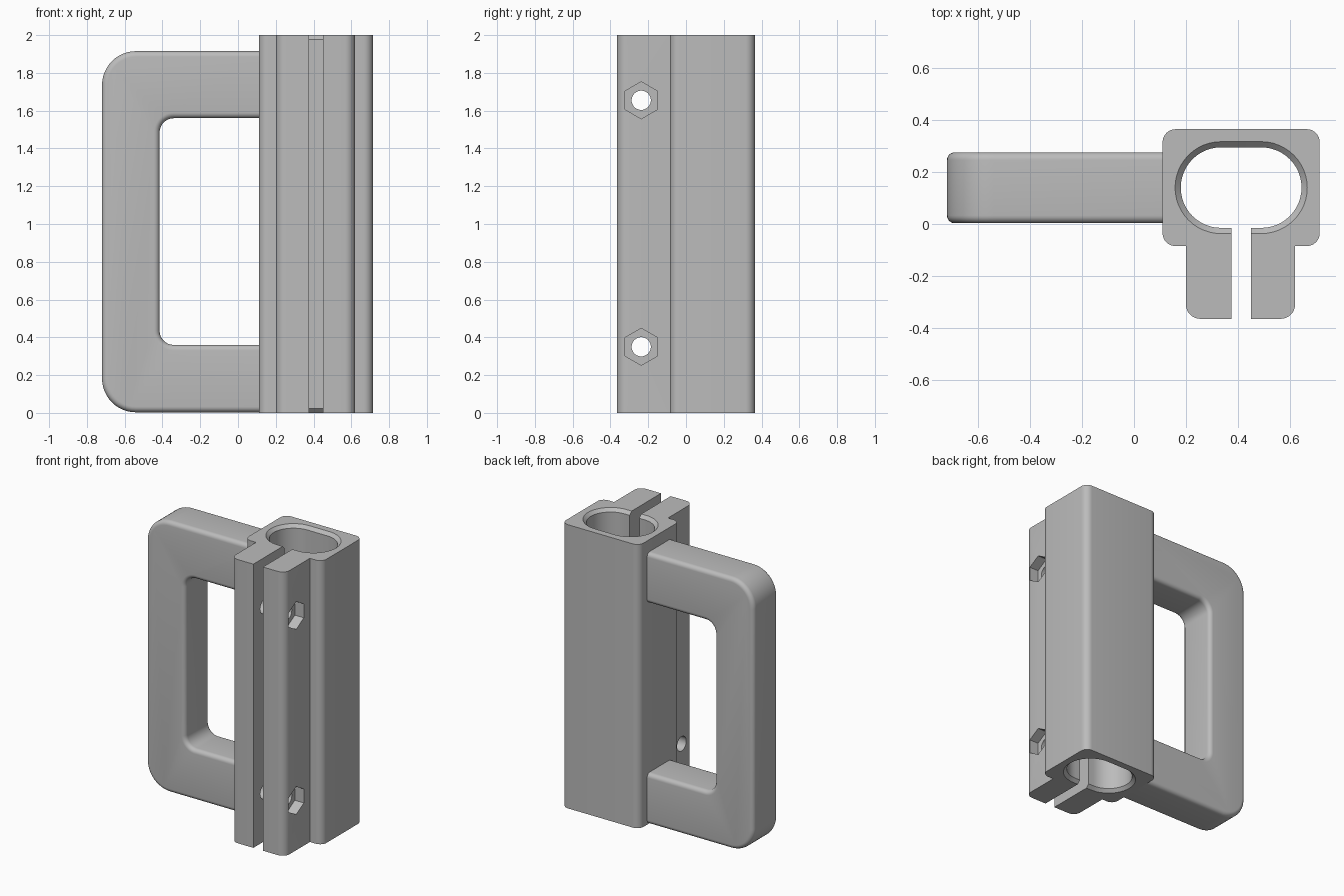
import bpy, bmesh, math
from math import pi, cos, sin

if "Cube" in bpy.data.objects:
    bpy.data.objects.remove(bpy.data.objects["Cube"])

grey = bpy.data.materials.new("plain grey")
grey.diffuse_color = (0.5, 0.5, 0.5, 1)
grey.use_nodes = True
grey.node_tree.nodes["Principled BSDF"].inputs["Base Color"].default_value = grey.diffuse_color


def loft(name, rings):
    """Closed solid through rings of equal point count."""
    bm = bmesh.new()
    vs = [[bm.verts.new(p) for p in ring] for ring in rings]
    n = len(vs[0])
    for a, b in zip(vs, vs[1:]):
        for i in range(n):
            j = (i + 1) % n
            bm.faces.new((a[i], a[j], b[j], b[i]))
    bm.faces.new(vs[0][::-1])
    bm.faces.new(vs[-1])
    bmesh.ops.recalc_face_normals(bm, faces=bm.faces)
    me = bpy.data.meshes.new(name)
    bm.to_mesh(me)
    bm.free()
    me.materials.append(grey)
    ob = bpy.data.objects.new(name, me)
    bpy.context.collection.objects.link(ob)
    return ob


def rounded(corners, seg=8):
    """Outline of (x, y, radius) right-angle corners, with arcs where radius > 0."""
    out = []
    for i, (x, y, r) in enumerate(corners):
        if r <= 0:
            out.append((x, y))
            continue
        px, py, _ = corners[i - 1]
        nx, ny, _ = corners[(i + 1) % len(corners)]
        lp, ln = math.hypot(px - x, py - y), math.hypot(nx - x, ny - y)
        ux, uy, wx, wy = (px - x) / lp, (py - y) / lp, (nx - x) / ln, (ny - y) / ln
        for k in range(seg + 1):
            t = k / seg * pi / 2
            a, b = r * (1 - sin(t)), r * (1 - cos(t))
            out.append((x + ux * a + wx * b, y + uy * a + wy * b))
    return out


def prism_z(name, pts, z0, z1):
    return loft(name, [[(x, y, z) for x, y in pts] for z in (z0, z1)])


def prism_x(name, r, n, y, z, x0, x1):
    ang = [pi / 2 + 2 * pi * k / n for k in range(n)]
    return loft(name, [[(x, y + r * cos(a), z + r * sin(a)) for a in ang] for x in (x0, x1)])


def stadium(cx, cy, half, r, z, seg=24):
    pts = []
    for side in (1, -1):
        for k in range(seg + 1):
            a = -pi / 2 + pi * k / seg
            pts.append((cx + side * (half + r * cos(a)), cy + side * r * sin(a), z))
    return pts


# Clamp body: rounded block with a narrower flange on the front
clamp = prism_z("clamp_body", rounded([
    (0.20, -0.365, 0.055), (0.62, -0.365, 0.055), (0.62, -0.085, 0),
    (0.715, -0.085, 0.05), (0.715, 0.365, 0.05), (0.11, 0.365, 0.05),
    (0.11, -0.085, 0.05), (0.20, -0.085, 0)]), 0, 2)

# Cutters: chamfered oval bore, clamping slit, bolt holes and nut pockets
levels = ((-0.02, 0.197), (0.022, 0.155), (1.978, 0.155), (2.02, 0.197))
cutters = [
    loft("bore_cutter", [stadium(0.4125, 0.14, 0.0775, r, z) for z, r in levels]),
    prism_z("slit_cutter", [(0.375, -0.5), (0.45, -0.5), (0.45, 0.12), (0.375, 0.12)], -0.1, 2.1)]
for z in (0.35, 1.655):
    cutters.append(prism_x("bolt_hole_cutter", 0.051, 32, -0.237, z, 0.1, 0.8))
    cutters.append(prism_x("nut_pocket_cutter", 0.098, 6, -0.237, z, 0.55, 0.75))
for c in cutters:
    m = clamp.modifiers.new(c.name, "BOOLEAN")
    m.operation, m.solver, m.object = "DIFFERENCE", "EXACT", c
bpy.context.view_layer.update()
cut_mesh = bpy.data.meshes.new_from_object(
    clamp.evaluated_get(bpy.context.evaluated_depsgraph_get()))
clamp.modifiers.clear()
clamp.data = cut_mesh
for c in cutters:
    bpy.data.objects.remove(c)


# Handle: C-shaped grip with rounded edges, ending inside the clamp wall
def grip_ring(d, y):
    x0, z0, z1 = -0.72 + d, 0.003 + d, 1.915 - d
    ix, iz0, iz1 = -0.415 - d, 0.36 - d, 1.56 + d
    e, ro, ri = 0.13, 0.18 - d, 0.075 + d
    pts = rounded([(e, z0, 0), (e, iz0, 0), (ix, iz0, ri), (ix, iz1, ri),
                   (e, iz1, 0), (e, z1, 0), (x0, z1, ro), (x0, z0, ro)], 12)
    return [(x, y, z) for x, z in pts]


R, N = 0.03, 6
steps = [(R * (1 - sin(t)), R * (1 - cos(t))) for t in (k / N * pi / 2 for k in range(N + 1))]
rings = [grip_ring(d, 0.003 + h) for d, h in steps]
rings += [grip_ring(d, 0.276 - h) for d, h in reversed(steps)]
handle = loft("handle", rings)

for ob in (clamp, handle):
    bpy.ops.object.select_all(action="DESELECT")
    ob.select_set(True)
    bpy.context.view_layer.objects.active = ob
    bpy.ops.object.shade_smooth_by_angle(angle=math.radians(30))
